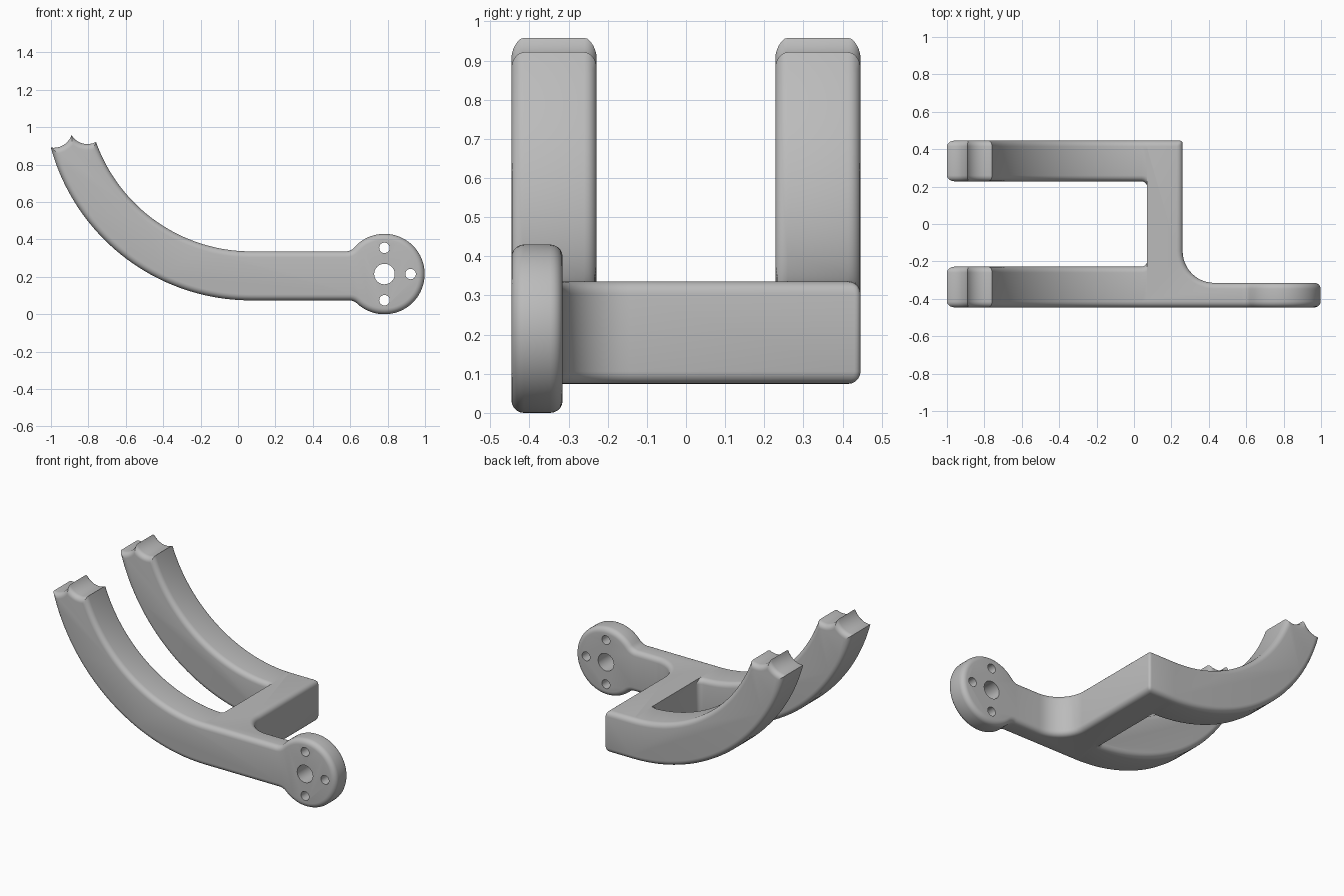
import bpy
import bmesh
from math import cos, sin, pi, radians, degrees, sqrt, atan2
from mathutils import Vector

if "Cube" in bpy.data.objects:
    bpy.data.objects.remove(bpy.data.objects["Cube"])

ROUND = 0.032                    # edge rounding
ARM_Y, ARM_HALF = 0.337, 0.109   # arm centre and half width
HUB = (0.783, 0.215)             # hub centre in x, z
HUB_R, NECK_R = 0.215, 0.06
BOTTOM, TOP = 0.074, 0.336       # heights of the straight part


def arc(cx, cy, r, start, end, n):
    """Points on an arc, angles in degrees."""
    angles = [radians(start + (end - start) * i / n) for i in range(n + 1)]
    return [(cx + r * cos(a), cy + r * sin(a)) for a in angles]


def new_object(name, bm):
    bmesh.ops.recalc_face_normals(bm, faces=bm.faces)
    mesh = bpy.data.meshes.new(name)
    bm.to_mesh(mesh)
    bm.free()
    obj = bpy.data.objects.new(name, mesh)
    bpy.context.collection.objects.link(obj)
    return obj


def prism(name, points, place, direction):
    """Extrude a closed outline."""
    bm = bmesh.new()
    face = bm.faces.new([bm.verts.new(place(*p)) for p in points])
    top = bmesh.ops.extrude_face_region(bm, geom=[face])["geom"]
    bmesh.ops.translate(bm, vec=Vector(direction),
                        verts=[g for g in top if isinstance(g, bmesh.types.BMVert)])
    return new_object(name, bm)


def lathe(name, profile, cx, cz, n=64):
    """Turn a (y, radius) profile round an axis along y."""
    bm = bmesh.new()
    rings = [[bm.verts.new((x, y, z)) for x, z in arc(cx, cz, r, 0, 360, n)[:-1]]
             for y, r in profile]
    for a, b in zip(rings, rings[1:]):
        for i in range(n):
            j = (i + 1) % n
            bm.faces.new((a[i], a[j], b[j], b[i]))
    bm.faces.new(rings[0])
    bm.faces.new(rings[-1])
    return new_object(name, bm)


def apply(obj, kind, **settings):
    mod = obj.modifiers.new(kind.lower(), kind)
    for key, value in settings.items():
        setattr(mod, key, value)
    bpy.context.view_layer.objects.active = obj
    bpy.ops.object.modifier_apply(modifier=mod.name)


def boolean(obj, tool, operation):
    apply(obj, "BOOLEAN", object=tool, operation=operation, solver="EXACT")
    bpy.data.objects.remove(tool)


def neck(height):
    """Fillet centre x and the hub angle where the fillet touches."""
    h = height + NECK_R
    dx = sqrt((HUB_R + NECK_R) ** 2 - h ** 2)
    return HUB[0] - dx, degrees(atan2(h, -dx))


# Side outline: curved arm, straight part, neck fillets and round hub
low_x, low_a = neck(HUB[1] - BOTTOM)
high_x, high_a = neck(TOP - HUB[1])
outer_r, inner_r, bend_x = 1.11, 0.88, 0.07
side = arc(bend_x, BOTTOM + outer_r, outer_r, 190, 270, 44)
side += arc(low_x, BOTTOM - NECK_R, NECK_R, 90, 180 - low_a, 6)
side += arc(*HUB, HUB_R, -low_a, high_a, 56)[1:]
side += arc(high_x, TOP + NECK_R, NECK_R, high_a - 180, -90, 6)[1:]
side += arc(bend_x, TOP + inner_r, inner_r, 270, 193.5, 44)
bracket = prism("forked_bracket", side, lambda x, z: (x, -0.6, z), (0, 1.2, 0))

# Plan outline: two arms, a cross bar and the thin hub plate
edge, inside = ARM_Y + ARM_HALF, ARM_Y - ARM_HALF
plan = [(-1.2, -edge), (1.2, -edge), (1.2, -0.315)]
plan += arc(0.43, -0.145, 0.17, 270, 180, 12)
plan += [(0.26, edge), (-1.2, edge), (-1.2, inside)]
plan += arc(0.04, inside - 0.03, 0.03, 90, 0, 5)
plan += arc(0.04, 0.03 - inside, 0.03, 0, -90, 5)
plan += [(-1.2, -inside)]
boolean(bracket, prism("plan_cutter", plan, lambda x, y: (x, y, -0.2), (0, 0, 1.5)),
        "INTERSECT")

# Rounded edges, with a tighter round on the upright bar corner
bm = bmesh.new()
bm.from_mesh(bracket.data)
bmesh.ops.remove_doubles(bm, verts=bm.verts, dist=0.0005)
weight = bm.edges.layers.float.new("bevel_weight_edge")
for e in bm.edges:
    a, b = (v.co for v in e.verts)
    if len(e.link_faces) == 2 and e.calc_face_angle() > radians(35) and min(a.z, b.z) < 0.96:
        upright = abs(a.z - b.z) > 0.2
        e[weight] = 0.5 if upright else 1.0
bm.to_mesh(bracket.data)
bm.free()
apply(bracket, "BEVEL", width=ROUND, segments=5, limit_method="WEIGHT",
      use_clamp_overlap=False)

# Twin scallops with flared rims at the end of each arm
scallop_r, flat = 0.1, ARM_HALF - ROUND
half = [(flat + ROUND * sin(t), scallop_r + ROUND * (1 - cos(t)))
        for t in [i * pi / 12 for i in range(7)]]
half.append((ARM_HALF + 0.03, scallop_r + ROUND))
flare = [(-y, r) for y, r in reversed(half)] + half
for y0 in (-ARM_Y, ARM_Y):
    for cx, cz in ((-0.985, 0.99), (-0.805, 1.01)):
        cutter = lathe("scallop_cutter", [(y0 + y, r) for y, r in flare], cx, cz)
        boolean(bracket, cutter, "DIFFERENCE")

# Hub bore and three small bolt holes
holes = [(*HUB, 0.055)]
holes += [(HUB[0] + 0.14 * cos(a), HUB[1] + 0.14 * sin(a), 0.028)
          for a in (-pi / 2, 0, pi / 2)]
for cx, cz, r in holes:
    boolean(bracket, lathe("hole_cutter", [(-0.6, r), (-0.2, r)], cx, cz, 32),
            "DIFFERENCE")

# Plain grey material and smooth shading
grey = bpy.data.materials.new("plain_grey")
grey.use_nodes = True
colour = (0.5, 0.5, 0.5, 1)
grey.diffuse_color = colour
grey.node_tree.nodes["Principled BSDF"].inputs["Base Color"].default_value = colour
bracket.data.materials.clear()
bracket.data.materials.append(grey)
for face in bracket.data.polygons:
    face.material_index = 0
bpy.ops.object.select_all(action="DESELECT")
bracket.select_set(True)
bpy.context.view_layer.objects.active = bracket
bpy.ops.object.shade_smooth_by_angle(angle=radians(35))
